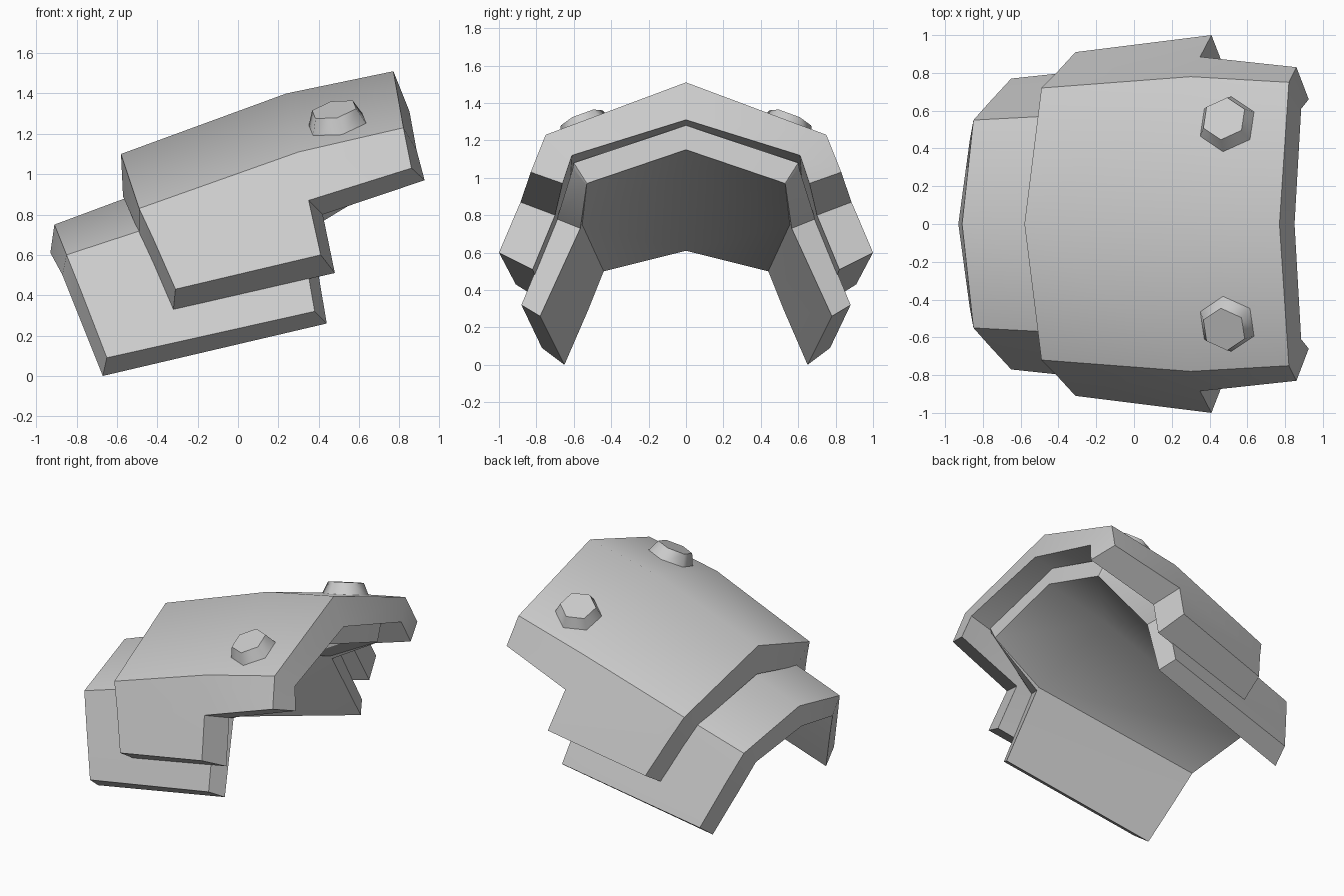
import bpy, bmesh, math
from mathutils import Vector, Matrix

cube = bpy.data.objects.get("Cube")
if cube:
    bpy.data.objects.remove(cube, do_unlink=True)

GREY = (0.6, 0.6, 0.6, 1.0)
steel = bpy.data.materials.new("light grey metal")
steel.use_nodes = True
steel.diffuse_color = GREY
steel.node_tree.nodes["Principled BSDF"].inputs["Base Color"].default_value = GREY


def finish(bm, name, limit):
    """Mirror the half to the other side, mark hard edges, make the object."""
    bmesh.ops.mirror(bm, geom=bm.verts[:] + bm.edges[:] + bm.faces[:],
                     matrix=Matrix.Identity(4), merge_dist=0.001, axis='Y')
    bmesh.ops.recalc_face_normals(bm, faces=bm.faces[:])
    for face in bm.faces:
        face.smooth = True
    for edge in bm.edges:
        on_ridge = all(abs(v.co.y) < 0.001 for v in edge.verts)
        edge.smooth = on_ridge or edge.calc_face_angle(0) < math.radians(limit)
    mesh = bpy.data.meshes.new(name)
    bm.to_mesh(mesh)
    bm.free()
    mesh.materials.append(steel)
    obj = bpy.data.objects.new(name, mesh)
    bpy.context.collection.objects.link(obj)
    return obj


def grid_faces(bm, sections):
    """Skin neighbouring sections; a shorter section leaves a notch."""
    rows = [[bm.verts.new(p) for p in section] for section in sections]
    faces = []
    for a, b in zip(rows, rows[1:]):
        for j in range(min(len(a), len(b)) - 1):
            faces.append(bm.faces.new(a[j:j + 2] + b[j:j + 2][::-1]))
    return [v for row in rows for v in row], faces


def plate(name, outer, inner):
    """Thick armour plate from matching outer and inner half sections."""
    bm = bmesh.new()
    out_verts, out_faces = grid_faces(bm, outer)
    in_verts, _ = grid_faces(bm, inner)
    partner = dict(zip(out_verts, in_verts))
    rim = [e for e in bm.edges if e.is_boundary and e.link_faces[0] in out_faces]
    for edge in rim:
        a, b = edge.verts
        if abs(a.co.y) + abs(b.co.y) > 0.001:
            bm.faces.new((a, b, partner[b], partner[a]))
    return finish(bm, name, 36)


# Each section runs ridge, shoulder, notch level, lower edge
upper_outer = [
    [(-.58, 0, 1.10), (-.49, .72, .83), (-.42, .79, .68), (-.31, .91, .43)],
    [(.24, 0, 1.40), (.30, .78, 1.11), (.35, .885, .87), (.41, 1, .60)],
    [(.77, 0, 1.51), (.82, .75, 1.23), (.86, .83, 1.03)]]
upper_inner = [
    [(-.57, 0, .89), (-.49, .57, .71), (-.42, .64, .56), (-.32, .75, .33)],
    [(.28, 0, 1.20), (.35, .62, .98), (.42, .70, .80), (.48, .82, .51)],
    [(.85, 0, 1.31), (.885, .61, 1.12), (.925, .66, .97)]]
plate("upper_plate", upper_outer, upper_inner)

# The inner crease of the lower plate runs up to its notch corner
lower_outer = [
    [(-.91, 0, .75), (-.85, .55, .60), (-.77, .64, .40), (-.65, .77, .09)],
    [(.22, 0, 1.17), (.28, .61, .97), (.30, .69, .78), (.38, .88, .32)],
    [(.70, 0, 1.28), (.73, .60, 1.08), (.72, .605, 1.05)]]
lower_inner = [
    [(-.93, 0, .61), (-.87, .44, .50), (-.79, .52, .30), (-.67, .65, 0)],
    [(.25, 0, 1.04), (.35, .555, .75), (.36, .565, .73), (.44, .78, .26)],
    [(.73, 0, 1.15), (.75, .53, .97), (.74, .532, .96)]]
plate("lower_plate", lower_outer, lower_inner)

# Pair of tapered hexagonal bolts standing on the upper plate
bm = bmesh.new()
normal = Vector((-.20, .36, .91)).normalized()
turn = normal.to_track_quat('Z', 'Y').to_matrix().to_4x4()
place = Matrix.Translation(Vector((.492, .53, 1.25)) + normal * .022)
spin = Matrix.Rotation(math.radians(25), 4, normal)
bmesh.ops.create_cone(bm, cap_ends=True, segments=6, radius1=.17, radius2=.12,
                      depth=.11, matrix=place @ spin @ turn)
finish(bm, "bolts", 58)
